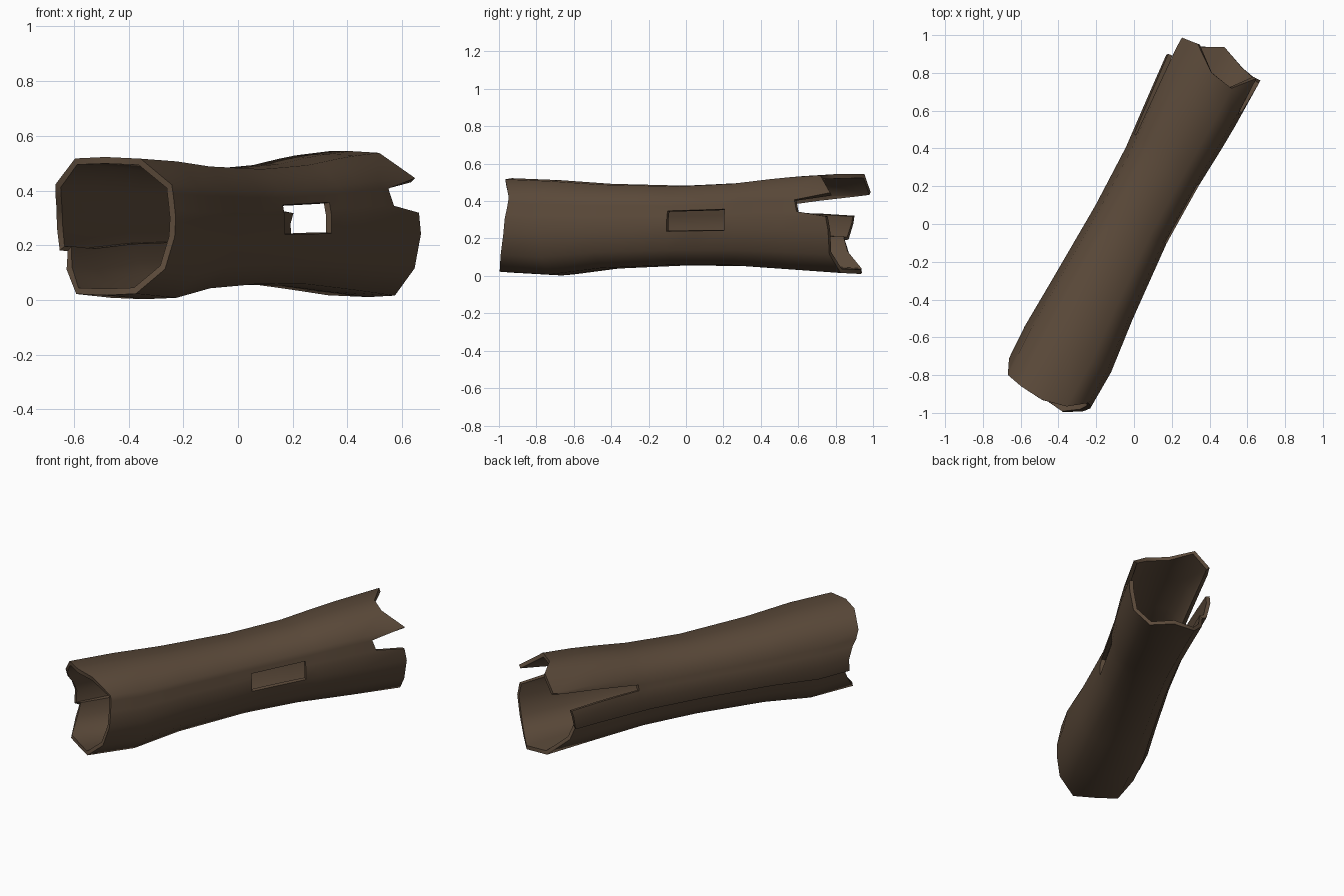
import bpy, bmesh, math
from mathutils import Vector

if "Cube" in bpy.data.objects:
    bpy.data.objects.remove(bpy.data.objects["Cube"])

bark = bpy.data.materials.new("dark_brown_bark")
bark.diffuse_color = (0.105, 0.068, 0.042, 1)
bark.use_nodes = True
bark.node_tree.nodes["Principled BSDF"].inputs["Base Color"].default_value = bark.diffuse_color

# Log axis and its sideways direction
AXIS = Vector((0.47, 0.88, 0)).normalized()
SIDE = Vector((0.88, -0.47, 0)).normalized()

# Body along the axis: position, half width, side shift, half height, centre height
BODY = [(-1.05, .25, .01, .25, .27), (-.75, .26, .01, .252, .257),
        (-.45, .238, 0, .225, .265), (0, .214, -.008, .211, .269),
        (.34, .219, -.006, .22, .275), (.65, .242, -.008, .246, .282),
        (1.0, .258, -.018, .267, .28)]

# Quarter cross-section at 0, 30, 60, 90 degrees
QUARTER = [(1, 0), (.88, .62), (.52, .99), (0, 1.01)]


def lerp(a, b, f):
    return a + (b - a) * f


def body(s):
    s = min(max(s, BODY[0][0]), BODY[-1][0])
    for a, b in zip(BODY, BODY[1:]):
        if s <= b[0]:
            f = (s - a[0]) / (b[0] - a[0])
            return [lerp(p, q, f) for p, q in zip(a[1:], b[1:])]


def corner(i):
    i %= 12
    k = i % 6
    x, z = QUARTER[k] if k <= 3 else QUARTER[6 - k]
    if k > 3:
        x = -x
    return (x, z) if i < 6 else (-x, -z)


def section(angle):
    i = math.floor(angle / 30)
    f = angle / 30 - i
    a, b = corner(i), corner(i + 1)
    return lerp(a[0], b[0], f), lerp(a[1], b[1], f)


# Lengthwise strips: angle, angle at the far end, near end, broken far end, scale
COLS = [(-30, -30, -1.00, .98, 1), (-7, -7, -.97, .985, 1), (7, 7, -.963, .97, 1),
        (12, 12, -.96, .79, 1), (18, 18, -.955, .78, 1), (24, 24, -.952, .77, 1),
        (30, 30, -.95, .985, 1), (60, 60, -1.02, .877, 1), (90, 90, -1.05, .90, 1),
        (120, 120, -1.04, 1.0, 1), (150, 149, -1.02, .99, 1),
        (160, 152, -1.0, .93, 1), (167, 173, -.97, .88, 1.02),
        (180, 180, -.94, .87, 1.02), (196, 196, -.95, .85, 1.02),
        (198, 198, -.93, .84, .93), (212, 212, -.96, .87, .96),
        (240, 240, -1.03, .985, 1), (270, 270, -1.04, 1.05, 1),
        (300, 300, -1.055, 1.0, 1)]
ROWS = [-.75, -.45, -.2, -.01, .17, .34, .42, .56, .70]


def point(col, s):
    a0, a1, _, _, k = col
    f = min(max((s - .42) / .5, 0), 1)
    x, z = section(lerp(a0, a1, f))
    w, shift, h, zc = body(s)
    p = AXIS * s + SIDE * (shift + x * w * k)
    p.z = max(zc + z * h * k, 0)
    return p


# Hollow log shell with a side window, a long end split and jagged ends
bm = bmesh.new()
grid = [[bm.verts.new(point(c, s)) for s in [c[2]] + ROWS + [c[3]]] for c in COLS]
n = len(COLS)
for i in range(n):
    a, b = grid[i], grid[(i + 1) % n]
    for j in range(len(ROWS) + 1):
        window = 1 <= i <= 3 and 4 <= j <= 5
        split = i == 11 and j >= 7
        if not (window or split):
            bm.faces.new((a[j], b[j], b[j + 1], a[j + 1]))
bmesh.ops.recalc_face_normals(bm, faces=bm.faces)
# Make the outer side face away from the axis
top = max(bm.faces, key=lambda f: f.calc_center_median().z)
if top.normal.z < 0:
    bmesh.ops.reverse_faces(bm, faces=bm.faces)
me = bpy.data.meshes.new("hollow_log")
bm.to_mesh(me)
bm.free()
log = bpy.data.objects.new("hollow_log", me)
bpy.context.collection.objects.link(log)
me.materials.append(bark)

# Wall thickness, grown inward
wall = log.modifiers.new("wall", 'SOLIDIFY')
wall.thickness = 0.024
wall.offset = -1

bpy.context.view_layer.objects.active = log
log.select_set(True)
bpy.ops.object.modifier_apply(modifier="wall")
bpy.ops.object.shade_smooth_by_angle(angle=math.radians(50))
